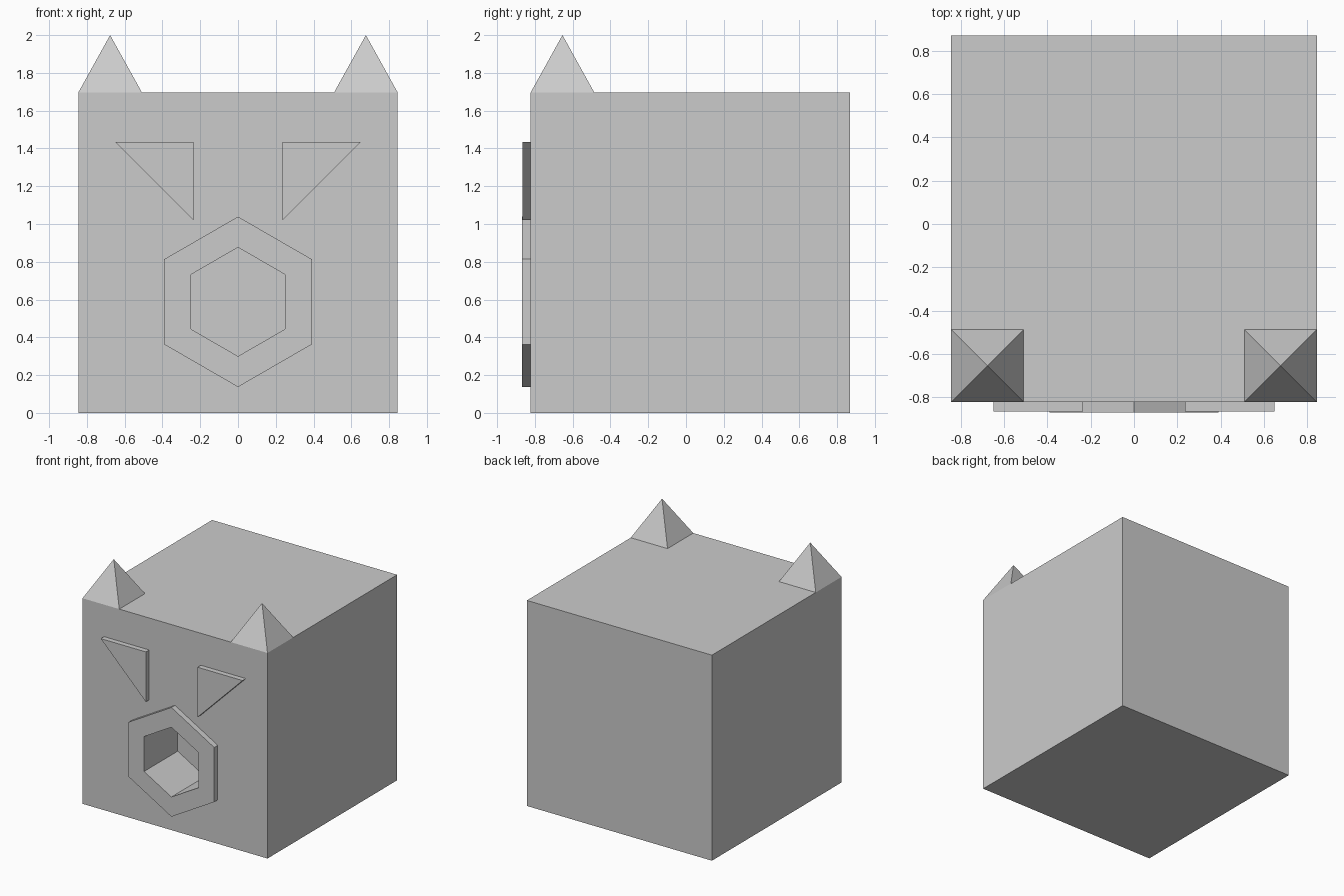
import bpy, bmesh
from math import cos, sin, pi

if "Cube" in bpy.data.objects:
    bpy.data.objects.remove(bpy.data.objects["Cube"])

FACE = -0.822        # y of the front wall
PLATE = -0.869       # y of the raised details


def prism(name, outline, y_front, y_back):
    """Extrude an (x, z) outline along y."""
    bm = bmesh.new()
    face = bm.faces.new([bm.verts.new((x, y_front, z)) for x, z in outline])
    ext = bmesh.ops.extrude_face_region(bm, geom=[face], use_keep_orig=True)
    verts = [g for g in ext["geom"] if isinstance(g, bmesh.types.BMVert)]
    bmesh.ops.translate(bm, verts=verts, vec=(0, y_back - y_front, 0))
    bmesh.ops.recalc_face_normals(bm, faces=bm.faces)
    mesh = bpy.data.meshes.new(name)
    bm.to_mesh(mesh)
    bm.free()
    obj = bpy.data.objects.new(name, mesh)
    bpy.context.collection.objects.link(obj)
    return obj


def hexagon(radius, z=0.588):
    return [(radius * sin(i * pi / 3), z + radius * cos(i * pi / 3)) for i in range(6)]


# Cube head and raised hexagonal snout
head = prism("head", [(-0.845, 0), (0.845, 0), (0.845, 1.697), (-0.845, 1.697)], FACE, 0.869)
snout = prism("snout", hexagon(0.451), PLATE, FACE)

# Hexagonal mouth pocket cut through the snout into the head
cutter = prism("mouth_cutter", hexagon(0.288), -1.0, -0.43)
cutter.hide_render = True
cutter.display_type = 'WIRE'
for part in (head, snout):
    cut = part.modifiers.new("mouth_hole", 'BOOLEAN')
    cut.operation = 'DIFFERENCE'
    cut.solver = 'EXACT'
    cut.object = cutter

for side, label in ((-1, "left"), (1, "right")):
    # Slanted triangular eye plates
    prism(f"eye_{label}", [(side * 0.236, 1.433), (side * 0.648, 1.433), (side * 0.236, 1.02)],
          -0.865, FACE)
    # Four-sided pyramid ears on the front corners
    bpy.ops.mesh.primitive_cone_add(vertices=4, radius1=0.168 * 2 ** 0.5, radius2=0, depth=0.303,
                                    location=(side * 0.677, FACE + 0.168, 1.697 + 0.1515),
                                    rotation=(0, 0, pi / 4))
    bpy.context.object.name = f"ear_{label}"
